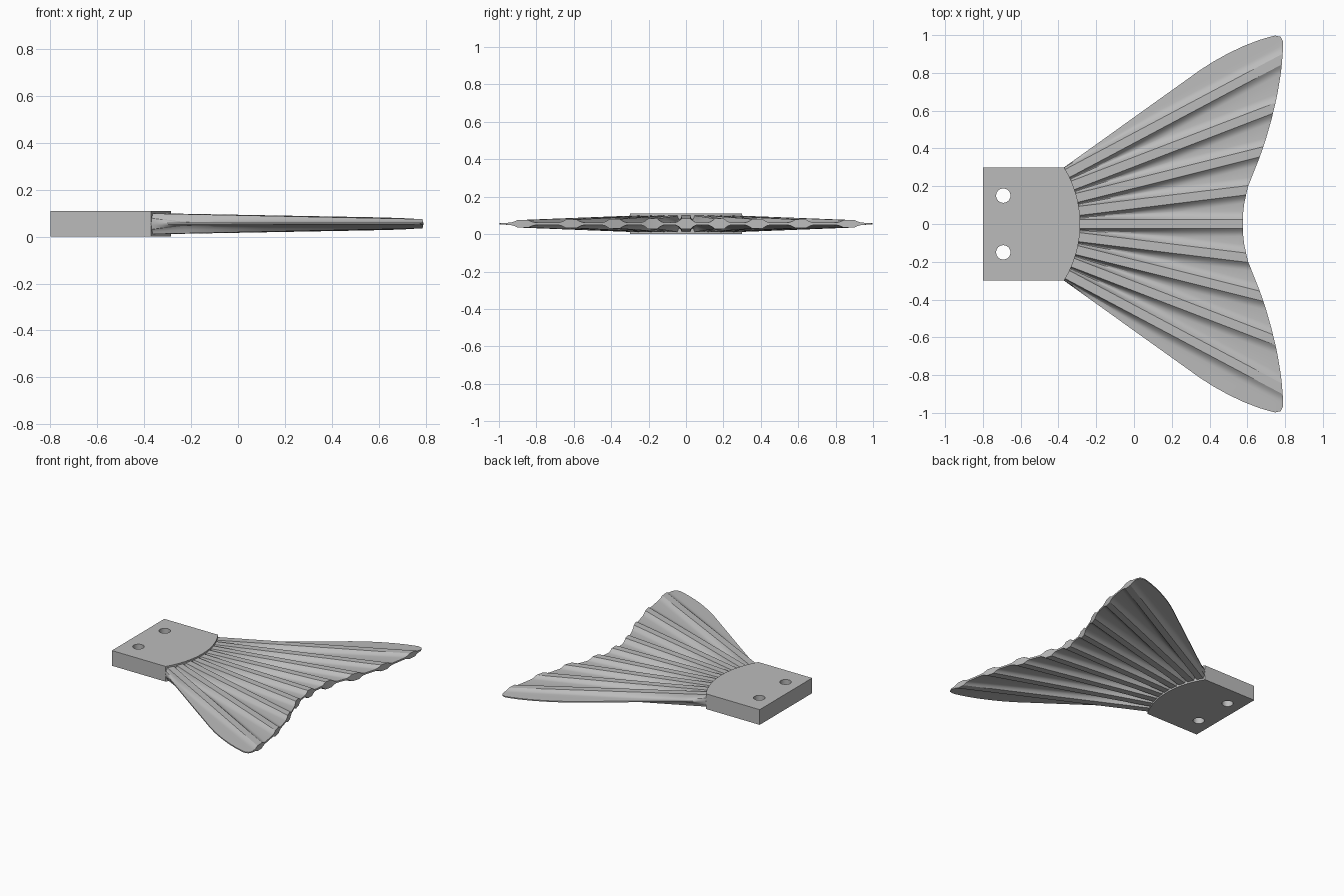
import bpy, bmesh, math
from mathutils import Vector

if "Cube" in bpy.data.objects:
    bpy.data.objects.remove(bpy.data.objects["Cube"])

CX = -0.857          # common centre of the rays and of the rounded base edge
MID = 0.055          # middle plane height
R_IN, STEP, HALF_W, ROWS = 0.50, math.radians(7), 0.024, 48

grey = bpy.data.materials.new("plain grey")
grey.diffuse_color = (0.5, 0.5, 0.5, 1)
grey.use_nodes = True
grey.node_tree.nodes["Principled BSDF"].inputs["Base Color"].default_value = grey.diffuse_color


def lerp_table(table, x):
    for (x0, y0), (x1, y1) in zip(table, table[1:]):
        if x <= x1:
            return y0 + (y1 - y0) * (x - x0) / (x1 - x0)
    return table[-1][1]


# Trailing edge, stored as radius against angle
TRAIL = [(0.575, 0), (0.579, 0.09), (0.60, 0.19), (0.635, 0.28), (0.675, 0.38),
         (0.71, 0.49), (0.74, 0.605), (0.767, 0.73), (0.785, 0.87), (0.79, 0.97)]
POLAR = [(math.atan2(y, x - CX), math.hypot(x - CX, y)) for x, y in TRAIL]

# Outer side edge, from inside the base round to the tip
SIDE = [(-0.42, 0.265), (-0.37, 0.30), (0.35, 0.815), (0.42, 0.86), (0.50, 0.904),
        (0.58, 0.942), (0.66, 0.973), (0.72, 0.991), (0.75, 0.998), (0.77, 0.996),
        (0.784, 0.985), (0.79, 0.965)]
dist = [0]
for a, b in zip(SIDE, SIDE[1:]):
    dist.append(dist[-1] + math.dist(a, b))


def side_point(t):
    d = t * dist[-1]
    return Vector((lerp_table(list(zip(dist, [p[0] for p in SIDE])), d),
                   lerp_table(list(zip(dist, [p[1] for p in SIDE])), d)))


def ray_point(ang, off, t):
    """Point on a line parallel to a ray, t = 0 in the base, 1 at the trailing edge."""
    u = Vector((math.cos(ang), math.sin(ang)))
    n = Vector((-u.y, u.x))
    r_end = 1.5
    for _ in range(6):
        p = u * r_end + n * off
        rad = lerp_table(POLAR, abs(math.atan2(p.y, p.x)))
        r_end = math.sqrt(rad * rad - off * off)
    r = R_IN + (r_end - R_IN) * t
    return u * r + n * off + Vector((CX, 0)), r


def section(t):
    """One cross row of the fin: list of (x, y, half thickness)."""
    row = []
    for k in range(-4, 5):
        ang = k * STEP
        r0 = ray_point(ang, 0, t)[1]
        slope = min(0.042, 0.96 * (r0 * math.tan(STEP / 2) - HALF_W))
        for side in (-1, 1):
            steps = [1, 0.75, 0.5, 0.25, 0]
            for s in (steps if side < 0 else steps[::-1]):
                p, r = ray_point(ang, side * (HALF_W + slope * s), t)
                top = 0.045 - 0.025 * (r - R_IN) / 1.36
                depth = (top - 0.006) * min(1, slope / 0.02)
                row.append((p.x, p.y, top - depth * (1 - (1 - s) ** 2)))
    # Thin panels outside the last ribs
    e = side_point(t)

    def panel(sign, foot):
        return [(foot[0] + (e.x - foot[0]) * f, foot[1] + (sign * e.y - foot[1]) * f,
                 foot[2] + (0.004 - foot[2]) * f) for f in (1, 0.66, 0.33)]
    return panel(-1, row[0]) + row + panel(1, row[-1])[::-1]


# Ribbed tail fin: mirrored top and bottom skins closed round the rim
bm = bmesh.new()
skins = []
for sign in (1, -1):
    skins.append([[bm.verts.new((x, y, MID + sign * h)) for x, y, h in section(i / ROWS)]
                  for i in range(ROWS + 1)])
top, bot = skins
cols = len(top[0])
for i in range(ROWS):
    for j in range(cols - 1):
        bm.faces.new((top[i][j], top[i + 1][j], top[i + 1][j + 1], top[i][j + 1]))
        bm.faces.new((bot[i][j], bot[i][j + 1], bot[i + 1][j + 1], bot[i + 1][j]))


def rim(g):
    return (g[0] + [g[i][-1] for i in range(1, ROWS + 1)] + g[-1][-2::-1]
            + [g[i][0] for i in range(ROWS - 1, 0, -1)])


rt, rb = rim(top), rim(bot)
for i in range(len(rt)):
    j = (i + 1) % len(rt)
    bm.faces.new((rt[i], rt[j], rb[j], rb[i]))
bmesh.ops.recalc_face_normals(bm, faces=bm.faces[:])
mesh = bpy.data.meshes.new("tail_fin")
bm.to_mesh(mesh)
bm.free()
fin = bpy.data.objects.new("tail_fin", mesh)
bpy.context.collection.objects.link(fin)

# Mounting base: flat plate with a rounded front edge and two bolt holes
curve = bpy.data.curves.new("mounting_base", 'CURVE')
curve.dimensions = '2D'
curve.fill_mode = 'BOTH'
curve.extrude = MID


def loop(points):
    s = curve.splines.new('POLY')
    s.points.add(len(points) - 1)
    for p, (x, y) in zip(s.points, points):
        p.co = (x, y, 0, 1)
    s.use_cyclic_u = True


half = math.asin(0.30 / 0.572)
arc = [(CX + 0.572 * math.cos(a), 0.572 * math.sin(a))
       for a in (half * (i / 16 - 1) for i in range(33))]
loop([(-0.80, 0.30), (-0.80, -0.30)] + arc)
for y in (-0.15, 0.15):
    loop([(-0.692 + 0.038 * math.cos(i * math.pi / 16), y + 0.038 * math.sin(i * math.pi / 16))
          for i in range(32)])
base = bpy.data.objects.new("mounting_base", curve)
base.location.z = MID
bpy.context.collection.objects.link(base)
bpy.context.view_layer.objects.active = base
base.select_set(True)
bpy.ops.object.convert(target='MESH')
base = bpy.context.view_layer.objects.active

# Weld the plate and finish both parts
bm = bmesh.new()
bm.from_mesh(base.data)
bmesh.ops.remove_doubles(bm, verts=bm.verts[:], dist=0.0001)
bmesh.ops.recalc_face_normals(bm, faces=bm.faces[:])
bm.to_mesh(base.data)
bm.free()
for ob in (base, fin):
    ob.data.materials.clear()
    ob.data.materials.append(grey)
    ob.select_set(True)
bpy.ops.object.shade_smooth_by_angle(angle=math.radians(25))
